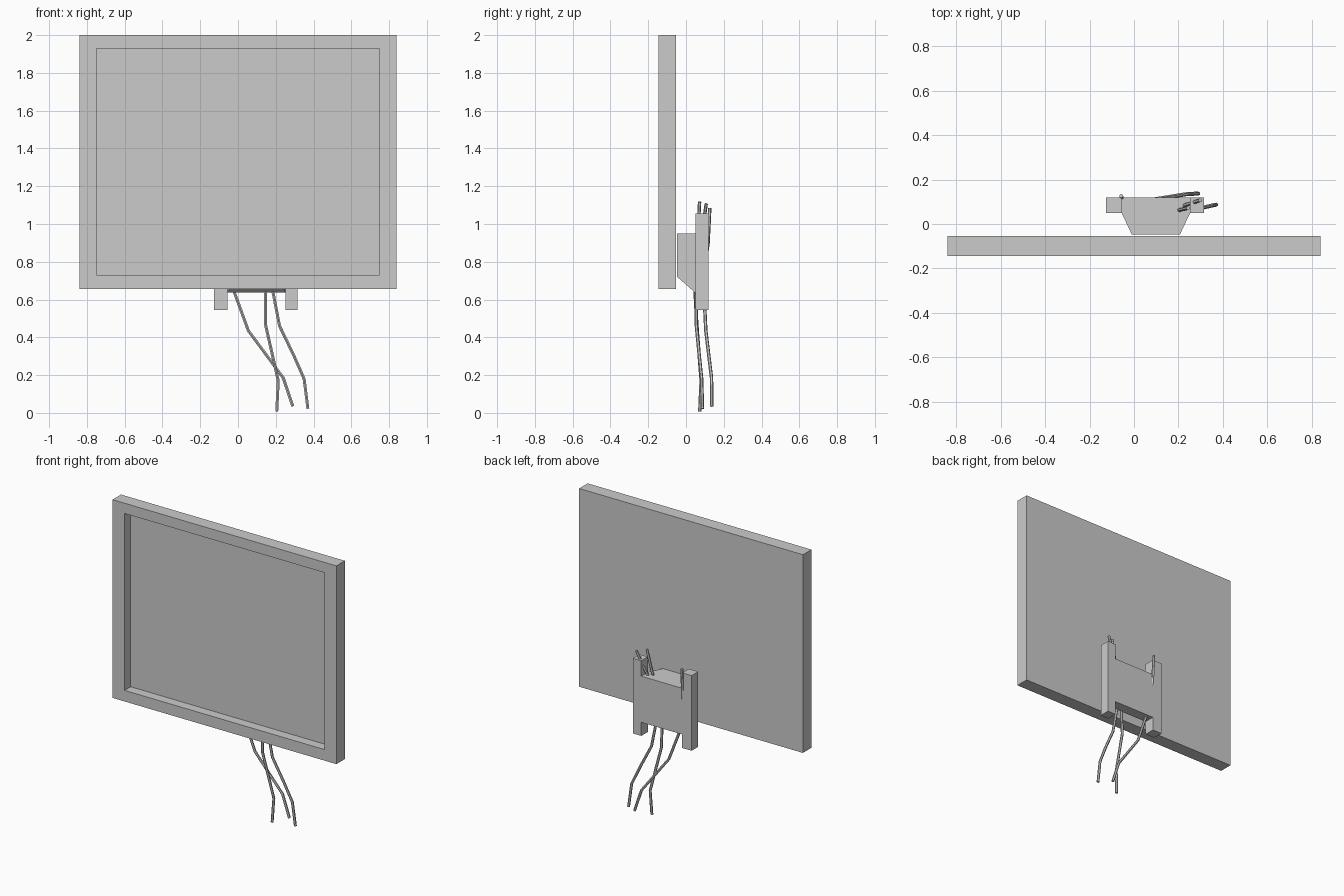
import bpy, bmesh
from mathutils import Vector

if "Cube" in bpy.data.objects:
    bpy.data.objects.remove(bpy.data.objects["Cube"])


def add_object(name, bm):
    bmesh.ops.recalc_face_normals(bm, faces=bm.faces)
    mesh = bpy.data.meshes.new(name)
    bm.to_mesh(mesh)
    bm.free()
    obj = bpy.data.objects.new(name, mesh)
    bpy.context.collection.objects.link(obj)
    return obj


def box(name, lo, hi):
    lo, hi = Vector(lo), Vector(hi)
    bm = bmesh.new()
    bmesh.ops.create_cube(bm, size=1)
    for v in bm.verts:
        v.co = (lo + hi) / 2 + v.co * (hi - lo)
    return add_object(name, bm)


def loft(name, sections):
    """Rectangular sections (y, x0, x1, z0, z1) joined along y."""
    bm = bmesh.new()
    loops = [[bm.verts.new(p) for p in ((a, y, c), (b, y, c), (b, y, d), (a, y, d))]
             for y, a, b, c, d in sections]
    for l, m in zip(loops, loops[1:]):
        for i in range(4):
            j = (i + 1) % 4
            bm.faces.new((l[i], l[j], m[j], m[i]))
    bm.faces.new(loops[0])
    bm.faces.new(loops[-1])
    return add_object(name, bm)


def cable(name, points, radius=0.009, sides=6):
    """Low-poly tube swept along a polyline."""
    pts = [Vector(p) for p in points]
    bm = bmesh.new()
    rings = []
    for i, p in enumerate(pts):
        t = (pts[min(i + 1, len(pts) - 1)] - pts[max(i - 1, 0)]).normalized()
        u = Vector((0, 1, 0)).cross(t).normalized()
        ring = bmesh.ops.create_circle(bm, segments=sides, radius=radius)["verts"]
        for v in ring:
            v.co = p + u * v.co.x + t.cross(u) * v.co.y
        rings.append(ring)
    for a, b in zip(rings, rings[1:]):
        for i in range(sides):
            j = (i + 1) % sides
            bm.faces.new((a[i], a[j], b[j], b[i]))
    bm.faces.new(rings[0])
    bm.faces.new(rings[-1])
    return add_object(name, bm)


# Screen panel with a recessed front
screen = box("screen_panel", (-0.84, -0.145, 0.655), (0.84, -0.054, 2.0))
bm = bmesh.new()
bm.from_mesh(screen.data)
bm.faces.ensure_lookup_table()
front = min(bm.faces, key=lambda f: f.calc_center_median().y)
bmesh.ops.inset_individual(bm, faces=[front], thickness=0.05)
for v in front.verts:
    v.co.x = 0.75 if v.co.x > 0 else -0.75
    v.co.z = 1.93 if v.co.z > 1.3 else 0.73
inner = bmesh.ops.extrude_discrete_faces(bm, faces=[front])["faces"][0]
for v in inner.verts:
    v.co.y += 0.065
bmesh.ops.recalc_face_normals(bm, faces=bm.faces)
bm.to_mesh(screen.data)
bm.free()

# Rear bracket: tapered housing between two posts
loft("bracket_housing", [(-0.047, -0.01, 0.207, 0.72, 0.95),
                         (0.048, -0.055, 0.252, 0.637, 0.95),
                         (0.12, -0.055, 0.252, 0.637, 0.95)])
for side, x0, x1 in (("left", -0.126, -0.055), ("right", 0.252, 0.315)):
    box("bracket_post_" + side, (x0, 0.049, 0.545), (x1, 0.12, 1.055))

# Cables hanging from the bracket and poking out at its top
cable("cable_left", [(0.29, 0.137, 0.035), (0.24, 0.135, 0.185), (0.055, 0.105, 0.435),
                     (-0.02, 0.095, 0.64), (-0.045, 0.1, 0.78), (-0.055, 0.117, 0.9),
                     (-0.058, 0.126, 1.085)])
cable("cable_middle", [(0.205, 0.073, 0.008), (0.213, 0.08, 0.17), (0.145, 0.057, 0.47),
                       (0.145, 0.048, 0.64), (0.2, 0.062, 0.93), (0.243, 0.072, 1.117)])
cable("cable_right", [(0.37, 0.087, 0.022), (0.35, 0.083, 0.18), (0.295, 0.07, 0.305),
                      (0.22, 0.055, 0.46), (0.185, 0.052, 0.64), (0.215, 0.08, 0.92),
                      (0.298, 0.107, 1.107)])
